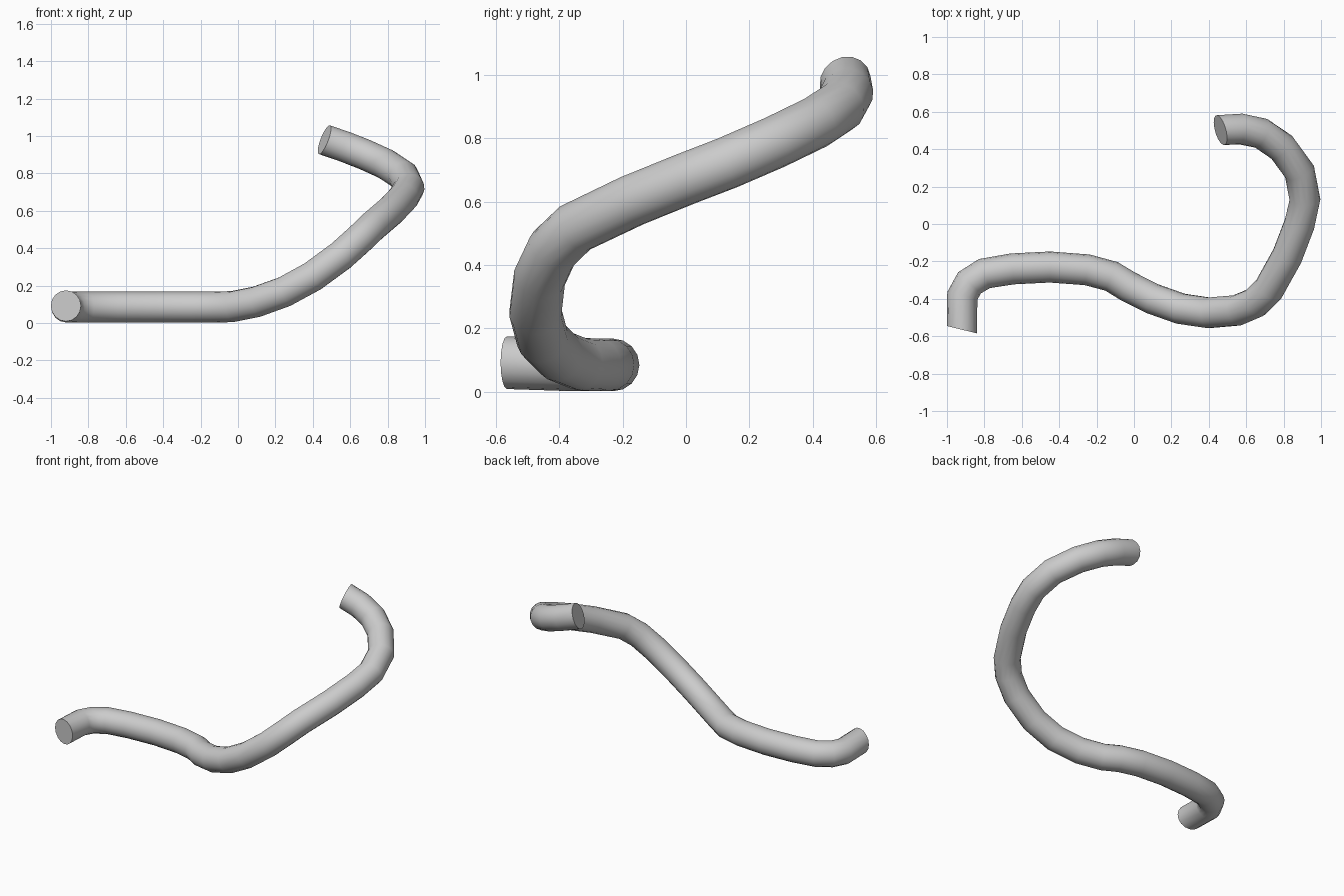
import bpy, bmesh, math
from mathutils import Vector

if "Cube" in bpy.data.objects:
    bpy.data.objects.remove(bpy.data.objects["Cube"])

RADIUS = 0.083
SIDES = 16

# centre line of the bent tube
path = [Vector(p) for p in [
    (-0.92, -0.565, 0.092), (-0.918, -0.385, 0.086), (-0.88, -0.315, 0.085), (-0.80, -0.265, 0.085),
    (-0.65, -0.24, 0.085), (-0.45, -0.23, 0.085), (-0.25, -0.245, 0.085),
    (-0.12, -0.28, 0.085), (-0.03, -0.335, 0.088), (0.10, -0.40, 0.114),
    (0.25, -0.453, 0.168), (0.40, -0.475, 0.25), (0.55, -0.462, 0.36),
    (0.65, -0.42, 0.45), (0.72, -0.35, 0.517), (0.82, -0.17, 0.603),
    (0.885, 0.0, 0.672), (0.914, 0.13, 0.722), (0.885, 0.28, 0.787),
    (0.79, 0.41, 0.85), (0.68, 0.485, 0.90), (0.57, 0.508, 0.943),
    (0.462, 0.502, 0.98)]]

# ring directions, with the slanted end cuts given explicitly
last = len(path) - 1
tangents = [Vector((0.24, 0.97, 0))]
for i in range(1, last):
    a, b = path[i] - path[i - 1], path[i + 1] - path[i]
    tangents.append(a.normalized() + b.normalized())
tangents.append(Vector((-0.9, -0.25, 0.35)))
tangents = [t.normalized() for t in tangents]

# sweep a circle along the path
bm = bmesh.new()
rings = []
side = tangents[0].cross(Vector((0, 0, 1))).normalized()
for p, t in zip(path, tangents):
    side = (side - t * side.dot(t)).normalized()
    up = t.cross(side)
    rings.append([bm.verts.new(p + RADIUS * (math.cos(a) * side + math.sin(a) * up))
                  for a in (2 * math.pi * k / SIDES for k in range(SIDES))])
for r, s in zip(rings, rings[1:]):
    for k in range(SIDES):
        n = (k + 1) % SIDES
        bm.faces.new((r[k], r[n], s[n], s[k]))

# flat end caps
bm.faces.new(rings[0])
bm.faces.new(rings[-1])
bmesh.ops.recalc_face_normals(bm, faces=bm.faces)

mesh = bpy.data.meshes.new("bent_tube")
bm.to_mesh(mesh)
bm.free()
tube = bpy.data.objects.new("bent_tube", mesh)
bpy.context.collection.objects.link(tube)
bpy.context.view_layer.objects.active = tube
tube.select_set(True)
bpy.ops.object.shade_smooth_by_angle(angle=math.radians(50))
